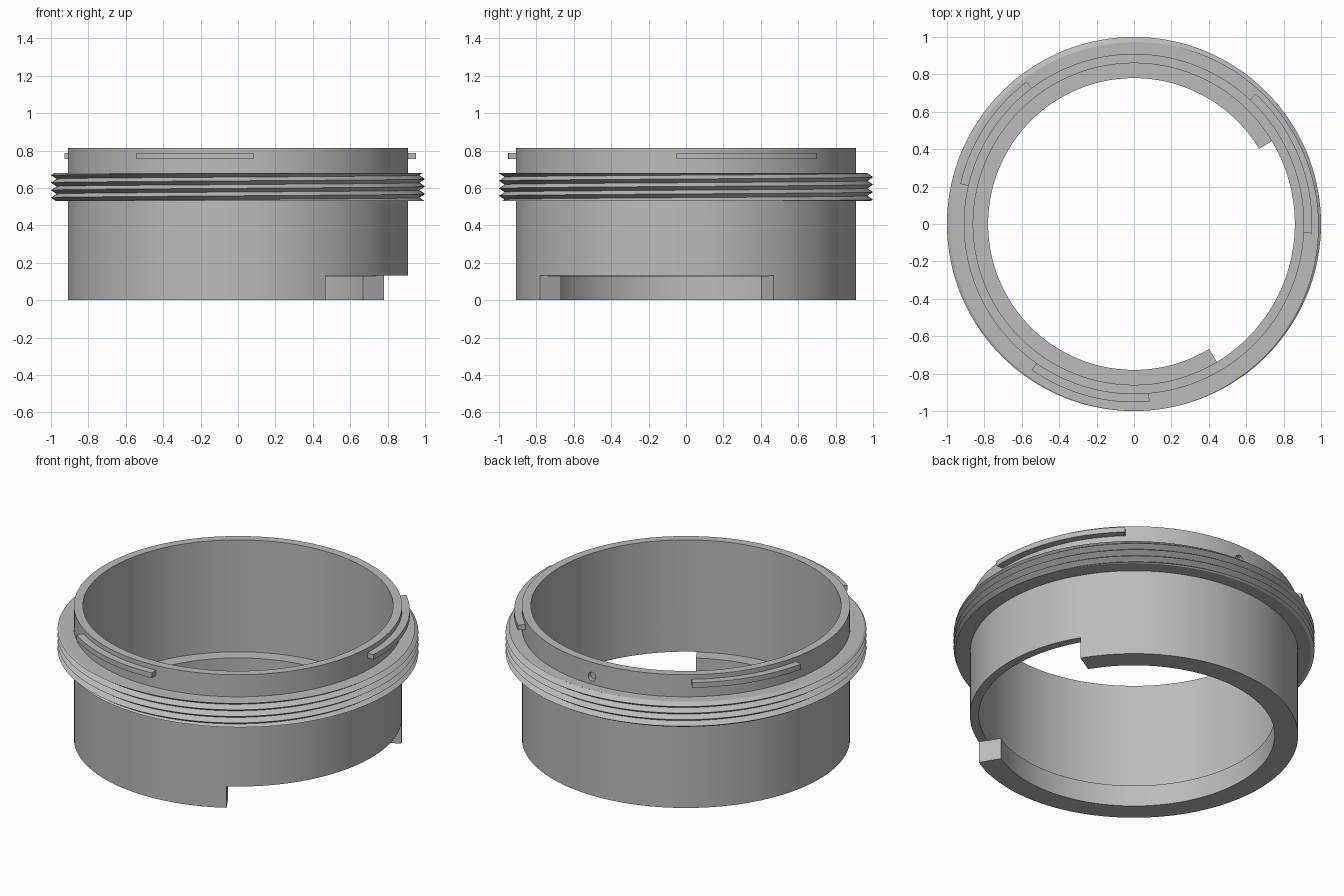
import bpy, bmesh
from math import sin, cos, radians, tau, pi

cube = bpy.data.objects.get("Cube")
if cube:
    bpy.data.objects.remove(cube, do_unlink=True)

grey = bpy.data.materials.new("plain grey")
grey.use_nodes = True
colour = (0.5, 0.5, 0.5, 1)
grey.diffuse_color = colour
grey.node_tree.nodes["Principled BSDF"].inputs["Base Color"].default_value = colour


def make_object(name, bm):
    bmesh.ops.remove_doubles(bm, verts=bm.verts, dist=1e-5)
    bmesh.ops.recalc_face_normals(bm, faces=bm.faces)
    mesh = bpy.data.meshes.new(name)
    bm.to_mesh(mesh)
    bm.free()
    mesh.materials.append(grey)
    obj = bpy.data.objects.new(name, mesh)
    bpy.context.collection.objects.link(obj)
    return obj


def sweep(name, profile_at, start, end, steps):
    """Turn a closed (radius, z) profile about z; cap it when it is not a full turn."""
    bm = bmesh.new()
    columns = []
    for i in range(steps + 1):
        a = start + (end - start) * i / steps
        columns.append([bm.verts.new((r * cos(a), r * sin(a), z))
                        for r, z in profile_at(a)])
    for one, two in zip(columns, columns[1:]):
        for j in range(len(one)):
            k = (j + 1) % len(one)
            bm.faces.new((one[j], two[j], two[k], one[k]))
    if end - start < tau - 0.01:
        bm.faces.new(columns[0])
        bm.faces.new(columns[-1])
    return make_object(name, bm)


def arc_block(name, r0, r1, z0, z1, start, end, steps=24):
    profile = [(r0, z0), (r1, z0), (r1, z1), (r0, z1)]
    return sweep(name, lambda a: profile, radians(start), radians(end), steps)


def smooth(obj):
    bpy.ops.object.select_all(action='DESELECT')
    obj.select_set(True)
    bpy.context.view_layer.objects.active = obj
    bpy.ops.object.shade_smooth_by_angle(angle=radians(25))


def cut(obj, cutter):
    mod = obj.modifiers.new("cut", 'BOOLEAN')
    mod.operation = 'DIFFERENCE'
    mod.solver = 'EXACT'
    mod.object = cutter
    bpy.context.view_layer.objects.active = obj
    bpy.ops.object.modifier_apply(modifier=mod.name)
    bpy.data.objects.remove(cutter, do_unlink=True)


# Tube with an inner lip at the bottom
OUTER, INNER, LIP, LIP_TOP, TOP = 0.91, 0.86, 0.78, 0.13, 0.815
tube_profile = [(LIP, 0), (OUTER, 0), (OUTER, TOP), (INNER, TOP),
                (INNER, LIP_TOP), (LIP, LIP_TOP)]
tube = sweep("tube_body", lambda a: tube_profile, 0, tau, 144)

# Quarter-turn notch in the bottom edge
cut(tube, arc_block("notch_cutter", 0.7, 1.0, -0.1, LIP_TOP + 0.001, -59, 31, 36))

# Shallow locating hole at the back
bm = bmesh.new()
bmesh.ops.create_cone(bm, cap_ends=True, segments=24, radius1=0.026,
                      radius2=0.026, depth=0.06)
hole = make_object("hole_cutter", bm)
hole.rotation_euler = (pi / 2, 0, 0)
hole.location = (0, OUTER + 0.005, 0.727)
bpy.context.view_layer.update()
cut(tube, hole)
smooth(tube)

# Collar with a helical thread trimmed flat at both ends
LOW, HIGH, PITCH, CREST, ROOT = 0.53, 0.68, 0.04, 1.0, 0.97


def thread_profile(a):
    first_crest = HIGH + PITCH * (a + radians(75)) / tau
    points = [(0.89, HIGH)]
    for j in range(13):
        z = min(HIGH, max(LOW, first_crest - j * PITCH / 2))
        turn = ((first_crest - z) / PITCH) % 1
        points.append((ROOT + (CREST - ROOT) * abs(1 - 2 * turn), z))
    return points + [(0.89, LOW)]


smooth(sweep("threaded_collar", thread_profile, 0, tau, 144))

# Bayonet tabs around the upper rim
for name, start, end in (("front_tab", 235, 275), ("left_tab", -3, 47),
                         ("back_tab", 127, 167)):
    smooth(arc_block(name, 0.89, 0.953, 0.755, 0.787, start, end))
